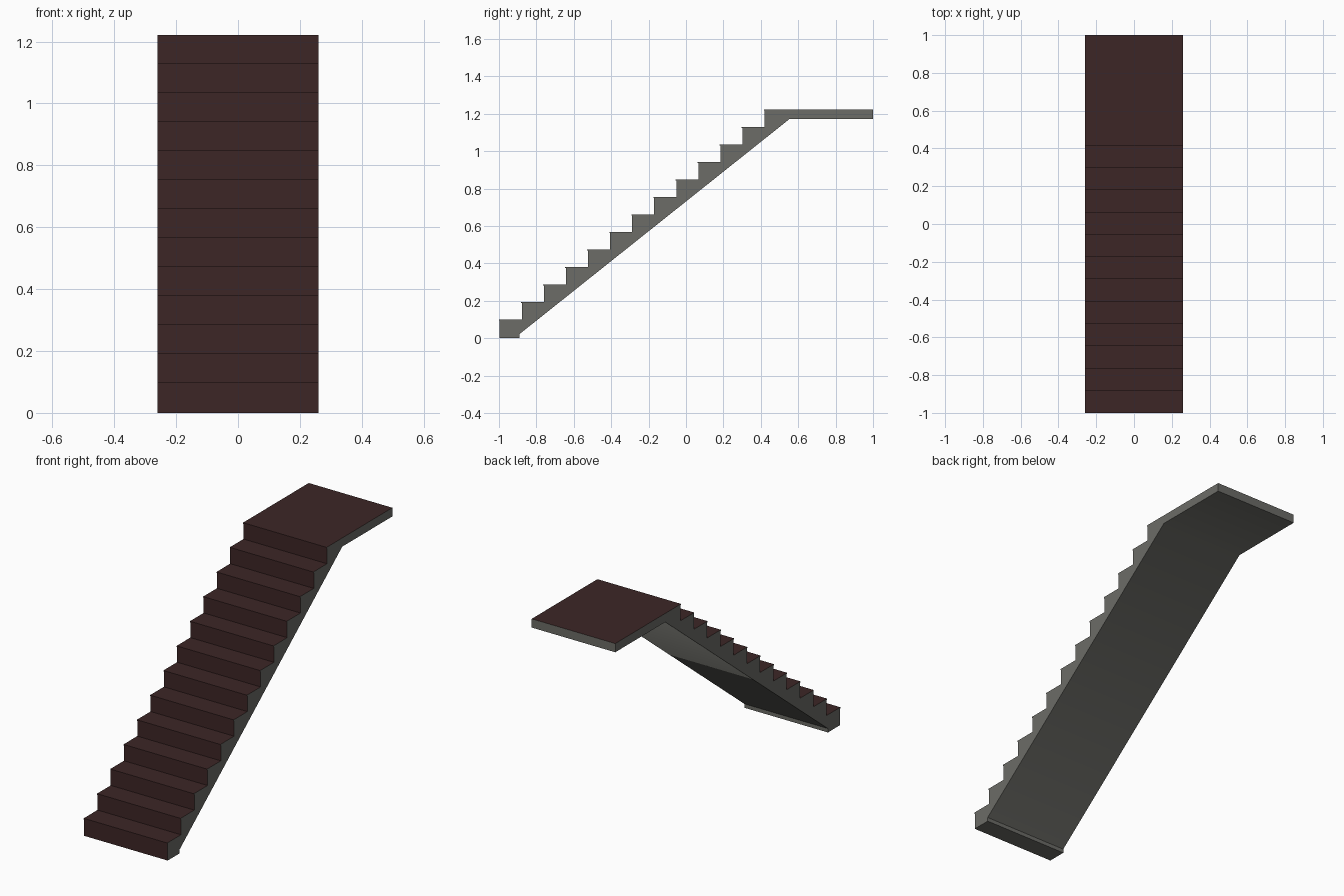
import bpy, bmesh, math

if "Cube" in bpy.data.objects:
    bpy.data.objects.remove(bpy.data.objects["Cube"])

HALF_W = 0.26
STEPS = 13                     # twelve treads plus the landing
RUN, RISE, FIRST = 0.118, 0.0935, 0.10
NOSE, LIP = 0.004, 0.006       # tiny tread overhang


def material(name, rgb):
    m = bpy.data.materials.new(name)
    m.diffuse_color = (*rgb, 1)
    m.use_nodes = True
    m.node_tree.nodes["Principled BSDF"].inputs["Base Color"].default_value = m.diffuse_color
    return m


tread_red = material("dark red tread", (0.046, 0.019, 0.019))
stone = material("grey stone", (0.150, 0.150, 0.135))

# Stepped upper outline, from the floor at the front to the back of the landing
upper = [(-1 + NOSE, 0.0)]
for i in range(STEPS):
    y, z = -1 + i * RUN, FIRST + i * RISE
    upper += [(y + NOSE, z - LIP), (y, z - LIP), (y, z)]
    upper.append((y + RUN + NOSE, z) if i < STEPS - 1 else (1.0, z))

# Underside: landing slab, sloping soffit, foot
lower = [(1.0, 1.173), (0.555, 1.173), (-0.89, 0.022), (-0.89, 0.0)]
profile = upper + lower

# Extrude the side profile across the width
bm = bmesh.new()
left = [bm.verts.new((-HALF_W, y, z)) for y, z in profile]
right = [bm.verts.new((HALF_W, y, z)) for y, z in profile]
n = len(profile)
bm.faces.new(left)
bm.faces.new(right[::-1])
for i in range(n):
    j = (i + 1) % n
    face = bm.faces.new((left[i], right[i], right[j], left[j]))
    # treads and risers are red, everything else stays grey
    face.material_index = 0 if i >= len(upper) - 1 else 1
bmesh.ops.recalc_face_normals(bm, faces=bm.faces)
mesh = bpy.data.meshes.new("staircase")
bm.to_mesh(mesh)
bm.free()
mesh.materials.append(stone)
mesh.materials.append(tread_red)

stairs = bpy.data.objects.new("staircase", mesh)
bpy.context.collection.objects.link(stairs)
bpy.context.view_layer.objects.active = stairs
stairs.select_set(True)
# Soften only the fold under the landing
bpy.ops.object.shade_smooth_by_angle(angle=math.radians(45))
